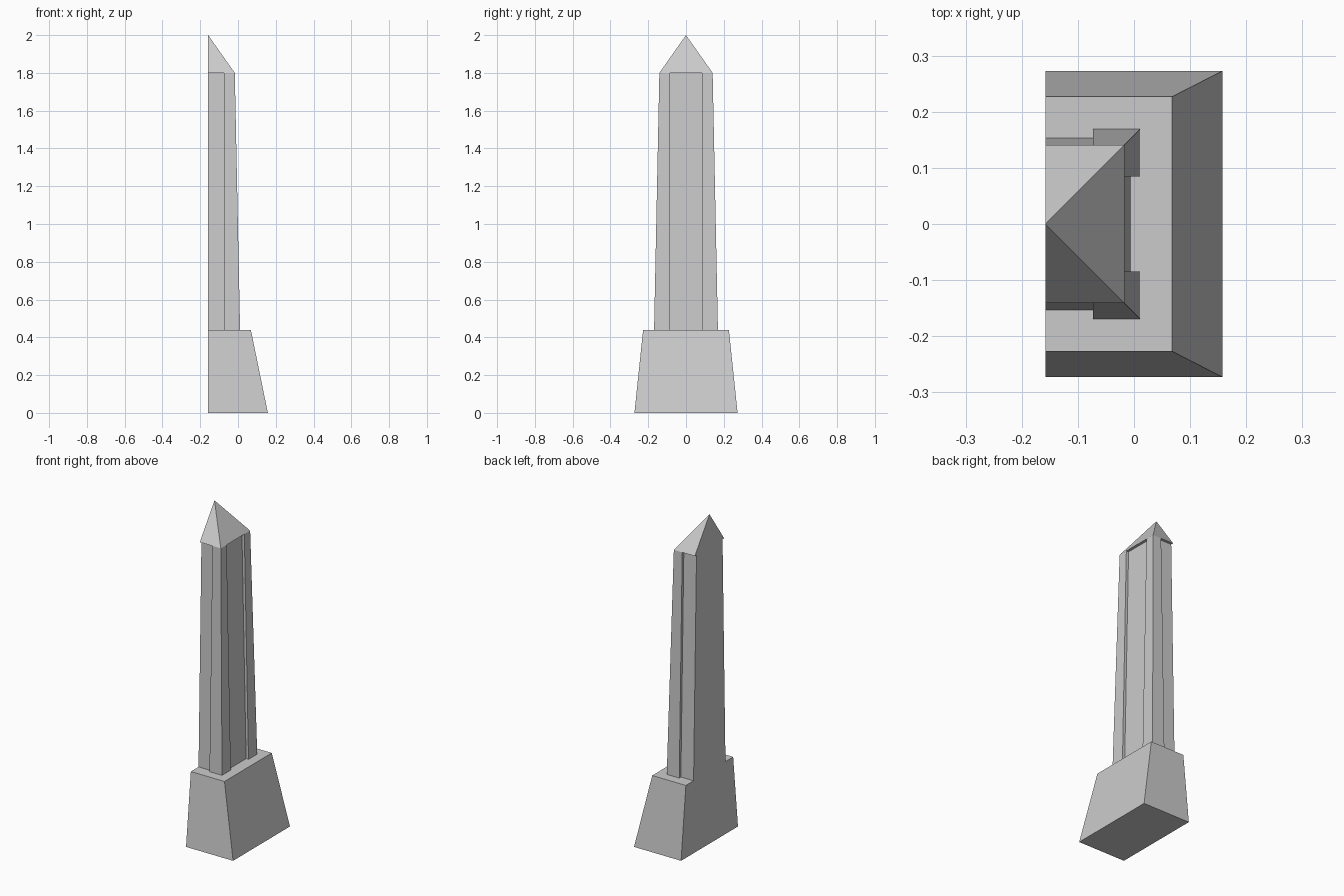
import bpy

if "Cube" in bpy.data.objects:
    bpy.data.objects.remove(bpy.data.objects["Cube"])

BACK = -0.158            # flat back plane: the obelisk is cut in half here
SHAFT_Z, CAP_Z, TIP_Z = 0.44, 1.80, 2.0
PANEL, DEPTH = 0.085, 0.016   # half width and depth of the recessed panels


def rect(w, h):
    """Half footprint: w deep from the back plane, h to each side."""
    return [(0, -h), (w, -h), (w, h), (0, h)]


def shaft_section(s):
    """Half of a square section with a recess in the middle of each side."""
    half = [(0, -(s - DEPTH)), (PANEL, -(s - DEPTH)), (PANEL, -s),
            (s, -s), (s, -PANEL), (s - DEPTH, -PANEL)]
    return half + [(x, -y) for x, y in reversed(half)]


def loft(name, lower, z0, upper, z1):
    """Join two matching outlines; a single upper point makes a pyramid."""
    n = len(lower)
    verts = [(BACK + x, y, z0) for x, y in lower]
    verts += [(BACK + x, y, z1) for x, y in upper]
    faces = [tuple(reversed(range(n)))]
    for i in range(n):
        j = (i + 1) % n
        faces.append((i, j, n) if len(upper) == 1 else (i, j, n + j, n + i))
    if len(upper) > 1:
        faces.append(tuple(range(n, 2 * n)))
    mesh = bpy.data.meshes.new(name)
    mesh.from_pydata(verts, [], faces)
    mesh.update()
    obj = bpy.data.objects.new(name, mesh)
    bpy.context.collection.objects.link(obj)
    return obj


# Tapered pedestal
loft("pedestal", rect(0.316, 0.273), 0, rect(0.226, 0.227), SHAFT_Z)

# Tapered shaft with recessed panels
loft("shaft", shaft_section(0.169), SHAFT_Z, shaft_section(0.141), CAP_Z)

# Half pyramid cap
loft("cap", rect(0.141, 0.141), CAP_Z, [(0, 0)], TIP_Z)
